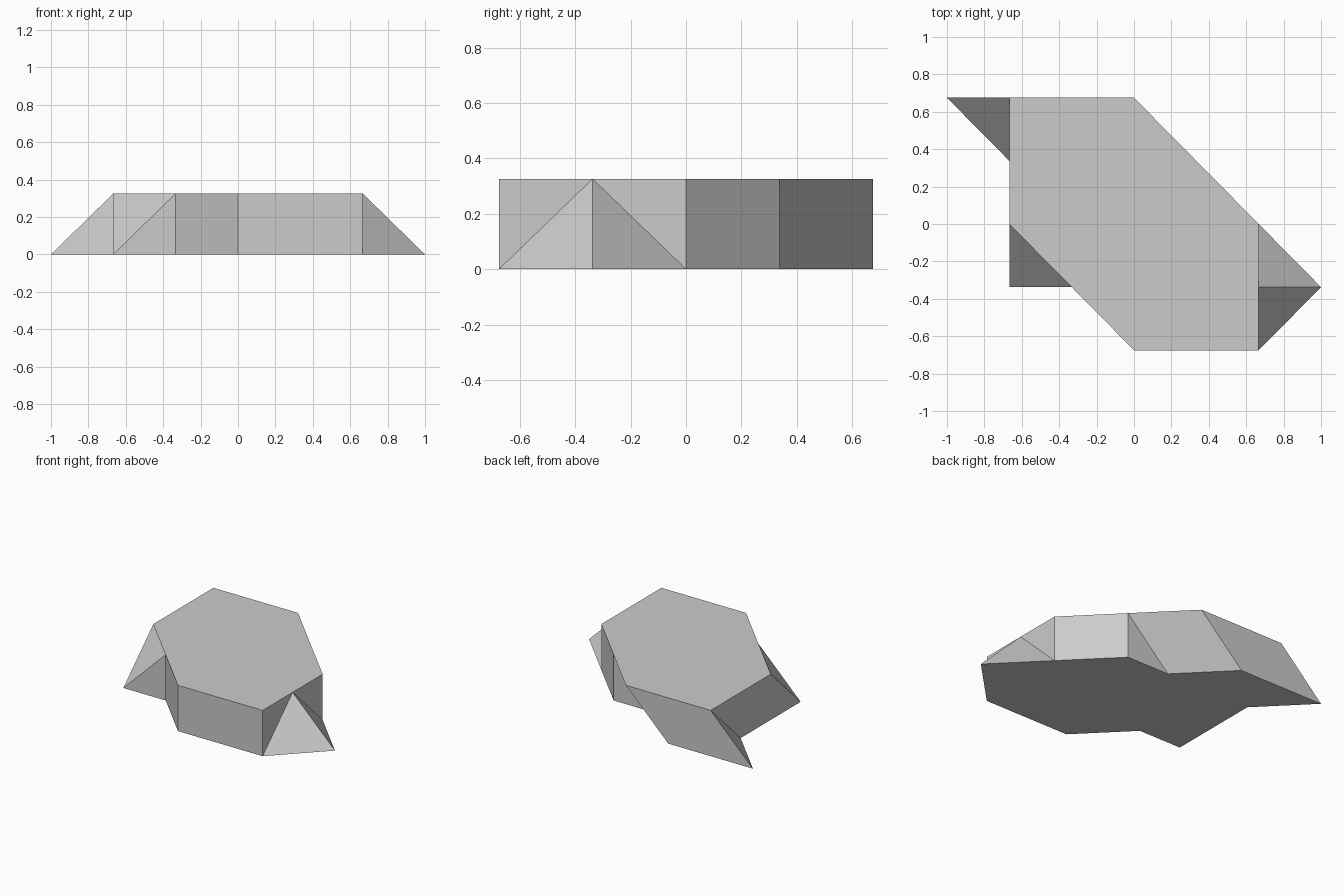
import bpy
import bmesh

cube = bpy.data.objects.get("Cube")
if cube:
    bpy.data.objects.remove(cube, do_unlink=True)

# Grid cell in x and y, and slab height
CELL_X, CELL_Y, HEIGHT = 1 / 3, 0.3375, 0.326

# Matching outlines in grid cells, clockwise: base point, top point
RINGS = [
    ((-3, 2), (-2, 2)),     # back right spike
    ((-1, 2), (0, 2)),      # undercut back edge
    ((0, 1), (1, 1)),
    ((1, 1), (1, 1)),
    ((2, 0), (2, 0)),
    ((3, -1), (2, -1)),     # left side spike
    ((2, -2), (2, -2)),
    ((0, -2), (0, -2)),
    ((-1, -1), (-1, -1)),
    ((-2, -1), (-2, 0)),    # front right spike
    ((-2, 1), (-2, 2)),
]
# Folded walls: wall index -> whether the fold starts at the wall's first base point
FOLDS = {4: True, 5: False, 8: False}

grey = bpy.data.materials.new("plain grey")
grey.use_nodes = True
grey.diffuse_color = (0.6, 0.6, 0.6, 1)
bsdf = next(n for n in grey.node_tree.nodes if n.type == "BSDF_PRINCIPLED")
bsdf.inputs["Base Color"].default_value = grey.diffuse_color

bm = bmesh.new()
points = {}


def vert(cell, z):
    """Return the shared vertex at a grid cell corner."""
    key = (cell, z)
    if key not in points:
        points[key] = bm.verts.new((cell[0] * CELL_X, cell[1] * CELL_Y, z))
    return points[key]


def face(*verts):
    """Make a face, dropping repeated corners."""
    bm.faces.new(list(dict.fromkeys(verts)))


base = [vert(b, 0) for b, t in RINGS]
top = [vert(t, HEIGHT) for b, t in RINGS]

# Walls between the two outlines
for i in range(len(RINGS)):
    j = (i + 1) % len(RINGS)
    if i not in FOLDS:
        face(base[i], base[j], top[j], top[i])
    elif FOLDS[i]:
        face(base[i], base[j], top[j])
        face(base[i], top[j], top[i])
    else:
        face(base[i], base[j], top[i])
        face(base[j], top[j], top[i])

# Flat caps
face(*top)
face(*reversed(base))
bmesh.ops.recalc_face_normals(bm, faces=bm.faces)

mesh = bpy.data.meshes.new("faceted_slab")
bm.to_mesh(mesh)
bm.free()
mesh.materials.append(grey)
slab = bpy.data.objects.new("faceted_slab", mesh)
bpy.context.collection.objects.link(slab)
